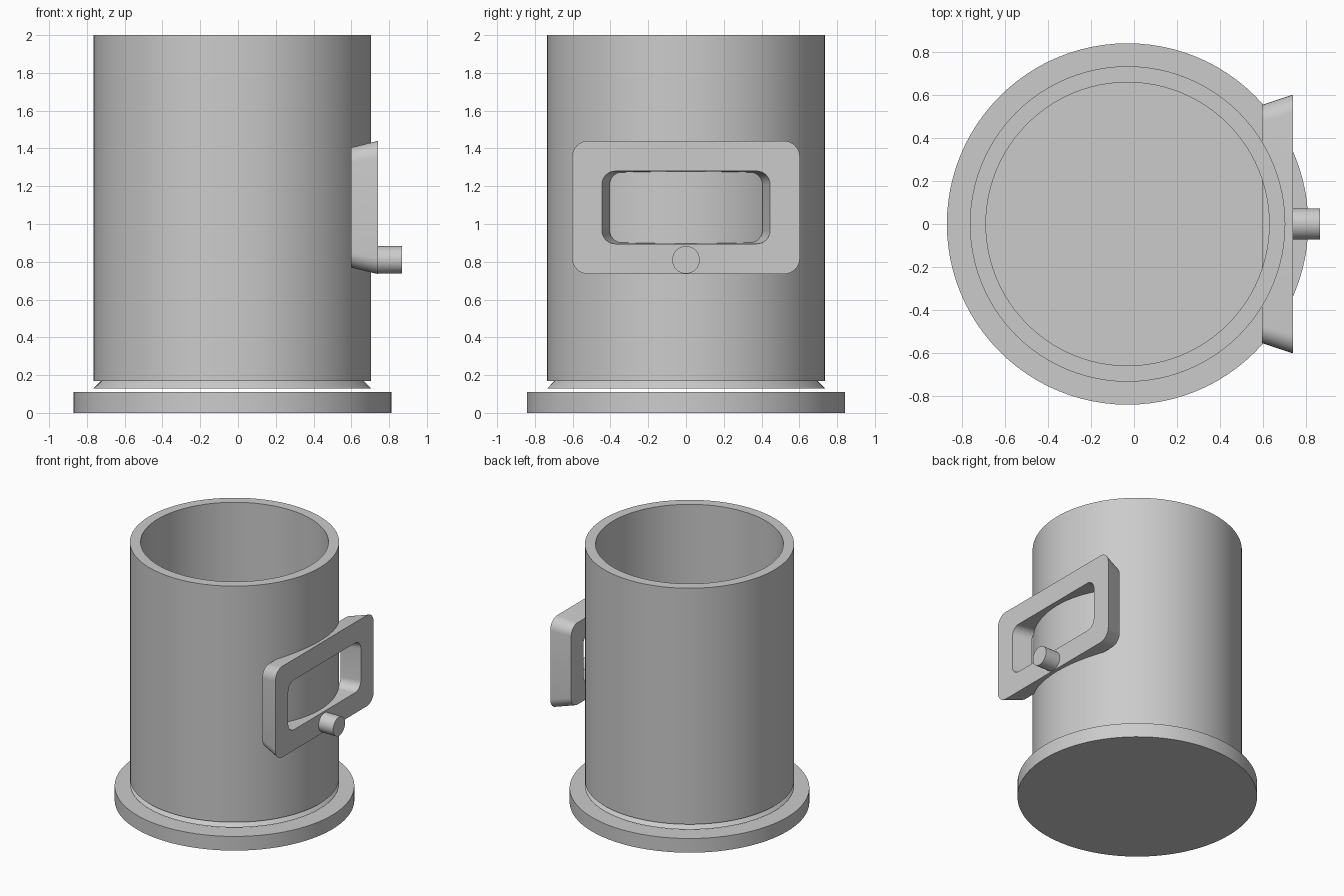
import bpy, bmesh, math

old = bpy.data.objects.get("Cube")
if old:
    bpy.data.objects.remove(old, do_unlink=True)

AXIS_X = -0.03   # the vessel axis sits slightly left of centre
SEGMENTS = 96

grey = bpy.data.materials.new("light grey")
grey.use_nodes = True
grey.diffuse_color = (0.6, 0.6, 0.6, 1)
grey.node_tree.nodes["Principled BSDF"].inputs["Base Color"].default_value = (0.6, 0.6, 0.6, 1)


def finish(name, bm):
    """Turn a bmesh into a smooth-shaded object with sharp edges kept."""
    bmesh.ops.recalc_face_normals(bm, faces=bm.faces)
    mesh = bpy.data.meshes.new(name)
    bm.to_mesh(mesh)
    bm.free()
    mesh.materials.append(grey)
    obj = bpy.data.objects.new(name, mesh)
    bpy.context.collection.objects.link(obj)
    bpy.ops.object.select_all(action='DESELECT')
    obj.select_set(True)
    bpy.context.view_layer.objects.active = obj
    bpy.ops.object.shade_smooth_by_angle(angle=math.radians(30))
    return obj


def bridge(bm, loops):
    """Join a closed series of equal-length vertex loops with quads."""
    for a, b in zip(loops, loops[1:] + loops[:1]):
        n = len(a)
        for i in range(n):
            j = (i + 1) % n
            bm.faces.new((a[i], a[j], b[j], b[i]))


def cylinder(name, radius, depth, segments):
    bm = bmesh.new()
    bmesh.ops.create_cone(bm, cap_ends=True, segments=segments,
                          radius1=radius, radius2=radius, depth=depth)
    return finish(name, bm)


# Base disc
base = cylinder("base_disc", 0.842, 0.11, SEGMENTS)
base.location = (AXIS_X, 0, 0.055)

# Open tube with an undercut groove and flared lip at its foot
profile = [(0.735, 2.0), (0.735, 0.17), (0.695, 0.17),
           (0.735, 0.13), (0.66, 0.13), (0.66, 2.0)]
bm = bmesh.new()
rings = []
for r, z in profile:
    angles = [2 * math.pi * i / SEGMENTS for i in range(SEGMENTS)]
    rings.append([bm.verts.new((r * math.cos(a), r * math.sin(a), z)) for a in angles])
bridge(bm, rings)
tube = finish("tube_body", bm)
tube.location.x = AXIS_X


# Side frame: tapered rounded rectangle with a tapered opening
def rounded_loop(bm, x, half_y, z0, z1, radius, steps=8):
    verts = []
    cz, half_z = (z0 + z1) / 2, (z1 - z0) / 2
    for k, (sy, sz) in enumerate([(1, 1), (-1, 1), (-1, -1), (1, -1)]):
        for i in range(steps + 1):
            a = math.pi / 2 * (k + i / steps)
            verts.append(bm.verts.new((x,
                                       sy * (half_y - radius) + radius * math.cos(a),
                                       cz + sz * (half_z - radius) + radius * math.sin(a))))
    return verts


bm = bmesh.new()
bridge(bm, [rounded_loop(bm, 0.597, 0.555, 0.77, 1.405, 0.08),
            rounded_loop(bm, 0.742, 0.603, 0.735, 1.44, 0.085),
            rounded_loop(bm, 0.742, 0.445, 0.895, 1.28, 0.07),
            rounded_loop(bm, 0.597, 0.405, 0.903, 1.272, 0.065)])
finish("side_frame", bm)

# Peg on the lower bar of the frame
peg = cylinder("frame_peg", 0.073, 0.145, 32)
peg.rotation_euler.y = math.pi / 2
peg.location = (0.7945, 0, 0.81)
